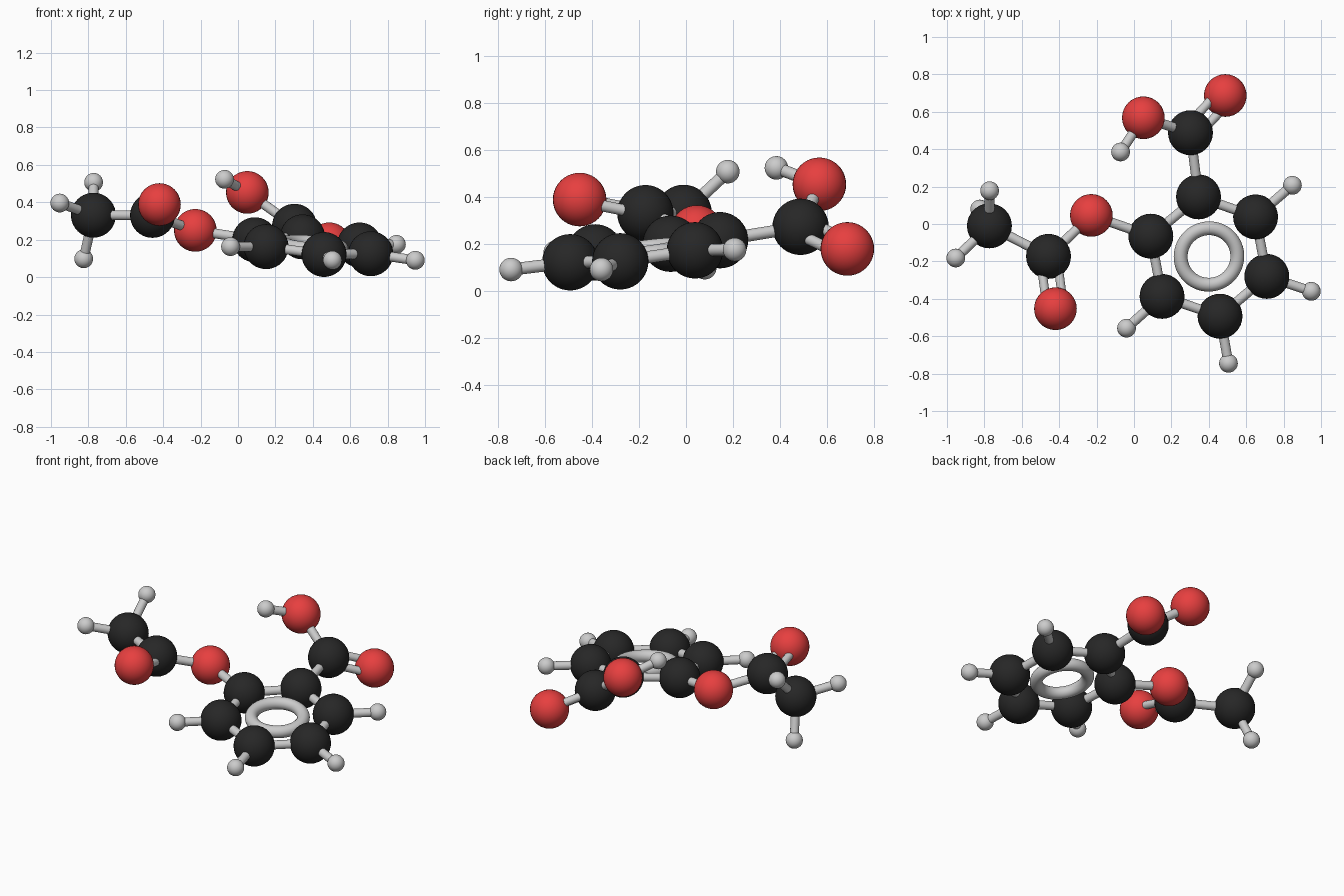
import bpy
from mathutils import Vector

if "Cube" in bpy.data.objects:
    bpy.data.objects.remove(bpy.data.objects["Cube"])


def material(name, color):
    m = bpy.data.materials.new(name)
    m.diffuse_color = color
    m.use_nodes = True
    m.node_tree.nodes["Principled BSDF"].inputs["Base Color"].default_value = m.diffuse_color
    return m


DARK = material("carbon_black", (0.02, 0.02, 0.02, 1))
RED = material("oxygen_red", (0.8, 0.05, 0.05, 1))
STYLE = {"carbon": (0.12, DARK), "oxygen": (0.114, RED), "hydrogen": (0.05, None)}


def finish(name, mat=None):
    ob = bpy.context.object
    ob.name = name
    bpy.ops.object.shade_smooth_by_angle()
    if mat:
        ob.data.materials.append(mat)
    return ob


def rod(name, a, b, radius):
    d = b - a
    bpy.ops.mesh.primitive_cylinder_add(vertices=24, radius=radius, depth=d.length,
                                        location=(a + b) / 2,
                                        rotation=d.to_track_quat('Z', 'Y').to_euler())
    finish(name)


# Atom centres
atoms = {
    "ring_carbon_1": (0.09, -0.065, 0.20), "ring_carbon_2": (0.345, 0.145, 0.215),
    "ring_carbon_3": (0.65, 0.038, 0.172), "ring_carbon_4": (0.71, -0.28, 0.125),
    "ring_carbon_5": (0.46, -0.493, 0.121), "ring_carbon_6": (0.15, -0.387, 0.163),
    "acid_carbon": (0.302, 0.488, 0.272), "acid_oxygen_double": (0.488, 0.687, 0.178),
    "acid_oxygen": (0.05, 0.568, 0.453), "acid_hydrogen": (-0.072, 0.385, 0.523),
    "ester_oxygen": (-0.228, 0.046, 0.25), "ester_carbon": (-0.457, -0.173, 0.33),
    "ester_oxygen_double": (-0.42, -0.453, 0.388), "methyl_carbon": (-0.773, -0.01, 0.331),
    "methyl_hydrogen_1": (-0.772, 0.178, 0.507), "methyl_hydrogen_2": (-0.953, -0.182, 0.396),
    "methyl_hydrogen_3": (-0.825, 0.08, 0.098),
    "ring_hydrogen_3": (0.847, 0.207, 0.175), "ring_hydrogen_4": (0.948, -0.36, 0.09),
    "ring_hydrogen_5": (0.505, -0.745, 0.09), "ring_hydrogen_6": (-0.04, -0.557, 0.163),
}
atoms = {n: Vector(p) for n, p in atoms.items()}
for name, p in atoms.items():
    radius, mat = next(s for k, s in STYLE.items() if k in name)
    bpy.ops.mesh.primitive_uv_sphere_add(segments=32, ring_count=20, radius=radius, location=p)
    finish(name, mat)

# Single bonds
ring = ["ring_carbon_%d" % i for i in range(1, 7)]
bonds = [(ring[i], ring[(i + 1) % 6]) for i in range(6)]
bonds += [("ring_carbon_%d" % i, "ring_hydrogen_%d" % i) for i in range(3, 7)]
bonds += [("methyl_carbon", "methyl_hydrogen_%d" % i) for i in range(1, 4)]
bonds += [("ring_carbon_2", "acid_carbon"), ("acid_carbon", "acid_oxygen"),
          ("acid_oxygen", "acid_hydrogen"), ("ring_carbon_1", "ester_oxygen"),
          ("ester_oxygen", "ester_carbon"), ("ester_carbon", "methyl_carbon")]
for a, b in bonds:
    rod("bond_%s_%s" % (a, b), atoms[a], atoms[b], 0.026)

# Double bonds: paired rods lying in the plane of their group
for c, o, side in [("acid_carbon", "acid_oxygen_double", "acid_oxygen"),
                   ("ester_carbon", "ester_oxygen_double", "ester_oxygen")]:
    u = (atoms[o] - atoms[c]).normalized()
    s = atoms[side] - atoms[c]
    off = (s - u * s.dot(u)).normalized() * 0.045
    for k in (-1, 1):
        rod("double_bond_" + o, atoms[c] + off * k, atoms[o] + off * k, 0.024)

# Aromatic ring torus, aligned with the carbon ring
centre = sum((atoms[n] for n in ring), Vector()) / 6
normal = sum(((atoms[a] - centre).cross(atoms[b] - centre) for a, b in bonds[:6]), Vector())
if normal.z < 0:
    normal.negate()
bpy.ops.mesh.primitive_torus_add(major_segments=64, minor_segments=20, major_radius=0.152,
                                 minor_radius=0.037, location=centre,
                                 rotation=normal.to_track_quat('Z', 'Y').to_euler())
finish("aromatic_ring")
